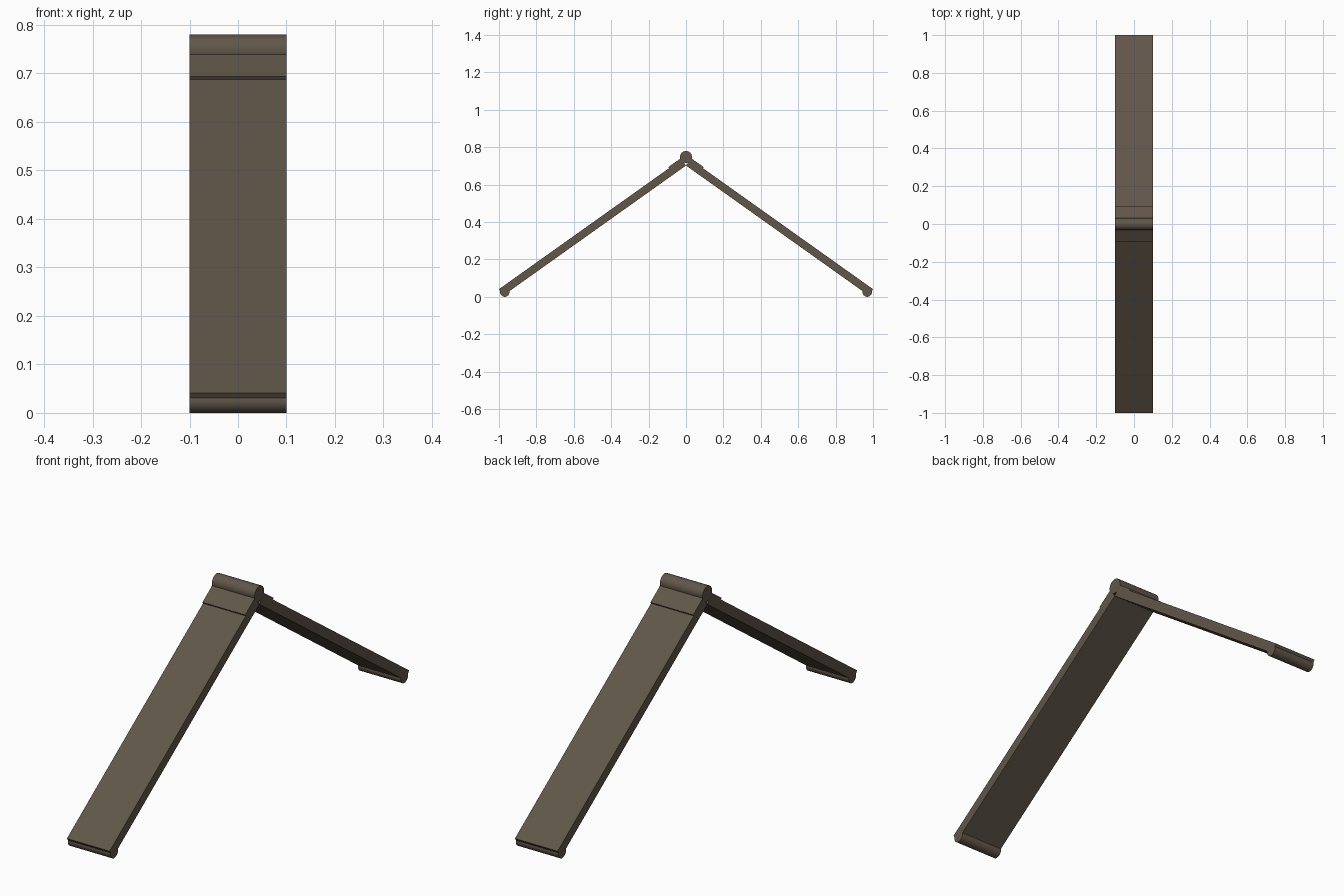
import bpy, bmesh
from mathutils import Vector

if "Cube" in bpy.data.objects:
    bpy.data.objects.remove(bpy.data.objects["Cube"])

HALF_W = 0.1                       # half width along x
mat = bpy.data.materials.new("dark_wood")
mat.diffuse_color = (0.12, 0.093, 0.067, 1)
mat.use_nodes = True
mat.node_tree.nodes["Principled BSDF"].inputs["Base Color"].default_value = mat.diffuse_color

inner = Vector((0.0, 0.702))       # (y, z) underside corner at the ridge
foot = Vector((0.9765, 0.0075))    # (y, z) underside corner at the ground
along = (foot - inner).normalized()
up = Vector((-along.y, along.x))   # outward normal of the sloping board
THICK = 0.041


def extrude_profile(name, points):
    """Extrude a (y, z) profile across the width."""
    bm = bmesh.new()
    face = bm.faces.new([bm.verts.new((-HALF_W, y, z)) for y, z in points])
    ext = bmesh.ops.extrude_face_region(bm, geom=[face])
    moved = [v for v in ext["geom"] if isinstance(v, bmesh.types.BMVert)]
    bmesh.ops.translate(bm, verts=moved, vec=(2 * HALF_W, 0, 0))
    bmesh.ops.recalc_face_normals(bm, faces=bm.faces)
    mesh = bpy.data.meshes.new(name)
    bm.to_mesh(mesh)
    bm.free()
    mesh.materials.append(mat)
    ob = bpy.data.objects.new(name, mesh)
    bpy.context.collection.objects.link(ob)


def slab(name, side, start, end, low, high):
    """Box lying along the slope, mirrored by side."""
    pts = [inner + along * a + up * h
           for a, h in ((start, low), (end, low), (end, high), (start, high))]
    extrude_profile(name, [(side * p.x, p.y) for p in pts])


def rod(name, y, z, radius):
    """Smooth rod lying along x."""
    bpy.ops.mesh.primitive_cylinder_add(vertices=32, radius=radius, depth=2 * HALF_W,
                                        location=(0, y, z), rotation=(0, 1.5707963, 0))
    ob = bpy.context.object
    ob.name = name
    ob.data.materials.append(mat)
    bpy.ops.object.shade_smooth_by_angle()


# Two sloping boards, each with a thin hinge pad and a round foot
length = (foot - inner).length
for side, label in ((-1, "front"), (1, "back")):
    slab(label + "_board", side, 0, length, 0, THICK)
    slab(label + "_hinge_pad", side, 0.0, 0.082, THICK - 0.005, THICK + 0.007)
    rod(label + "_foot_rod", side * 0.969, 0.025, 0.025)

# Ridge rod joining the boards
rod("ridge_rod", 0, 0.748, 0.032)
